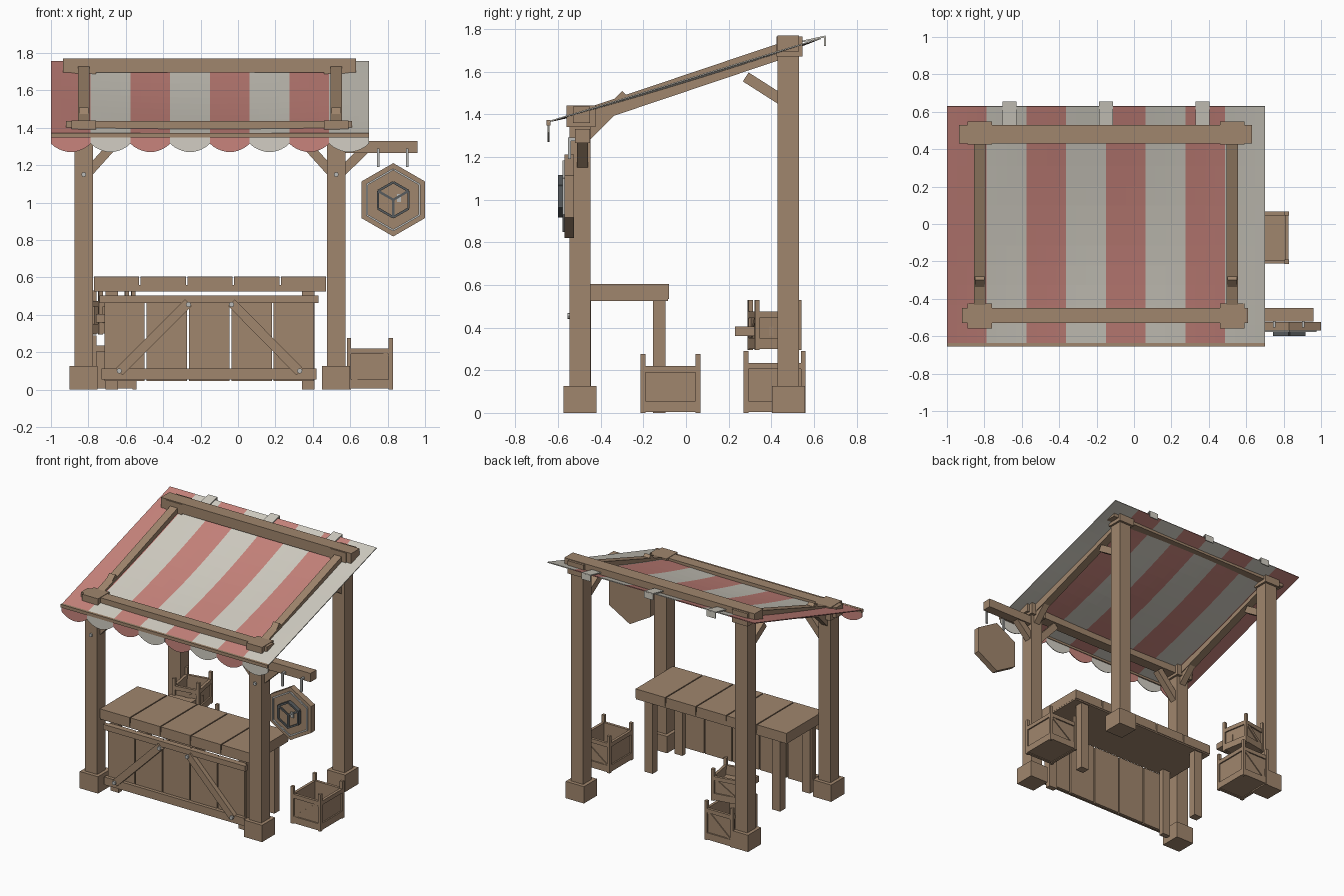
import bpy, bmesh, math
from mathutils import Matrix, Vector

cube = bpy.data.objects.get("Cube")
if cube:
    bpy.data.objects.remove(cube)


def material(name, r, g, b):
    m = bpy.data.materials.new(name)
    m.use_nodes = True
    m.diffuse_color = (r, g, b, 1)
    m.node_tree.nodes["Principled BSDF"].inputs["Base Color"].default_value = (r, g, b, 1)
    return m


WOOD = material("wood", .352, .238, .153)
RED = material("red cloth", .578, .231, .202)
CREAM = material("cream cloth", .644, .617, .546)
IRON = material("dark iron", .095, .105, .11)
STEEL = material("pale steel", .5, .5, .48)


def finish(name, bm, *mats):
    bmesh.ops.recalc_face_normals(bm, faces=bm.faces)
    mesh = bpy.data.meshes.new(name)
    bm.to_mesh(mesh)
    bm.free()
    for m in mats:
        mesh.materials.append(m)
    ob = bpy.data.objects.new(name, mesh)
    bpy.context.collection.objects.link(ob)
    return ob


def block(name, centre, size, mat=WOOD, rot=None):
    bm = bmesh.new()
    M = Matrix.Translation(centre) @ (rot or Matrix()) @ Matrix.Diagonal((*size, 1))
    bmesh.ops.create_cube(bm, size=1, matrix=M)
    return finish(name, bm, mat)


def box(name, x, y, z, mat=WOOD):
    lo, hi = Vector((x[0], y[0], z[0])), Vector((x[1], y[1], z[1]))
    return block(name, (lo + hi) / 2, hi - lo, mat)


def beam(name, a, b, wide, tall, mat=WOOD):
    a, b = Vector(a), Vector(b)
    rot = (b - a).to_track_quat('X', 'Z').to_matrix().to_4x4()
    return block(name, (a + b) / 2, ((b - a).length, wide, tall), mat, rot)


def disc(name, centre, radius, depth, sides, mat):
    # prism whose flat faces look along y, with one corner at the top
    bm = bmesh.new()
    M = Matrix.Translation(centre) @ Matrix.Rotation(math.pi / 2, 4, 'X')
    bmesh.ops.create_cone(bm, cap_ends=True, segments=sides, radius1=radius,
                          radius2=radius, depth=depth, matrix=M)
    return finish(name, bm, mat)


# Posts, footings, collars, rafters and their braces
XS = (-.825, .525)
for side, x in zip(("right", "left"), XS):
    for end, y, top in (("front", -.497, 1.38), ("back", .48, 1.7)):
        box(f"{end}_{side}_post", (x - .05, x + .05), (y - .05, y + .05), (0, top))
        box(f"{end}_{side}_footing", (x - .075, x + .075), (y - .077, y + .077), (0, .125))
    box(f"front_{side}_collar", (x - .065, x + .065), (-.56, -.425), (1.34, 1.44))
    box(f"back_{side}_collar", (x - .065, x + .065), (.425, .547), (1.67, 1.765))
    beam(f"{side}_rafter", (x, -.47, 1.388), (x, .46, 1.701), .06, .075)
    beam(f"front_{side}_rafter_brace", (x, -.47, 1.3), (x, -.28, 1.49), .05, .055)
    beam(f"back_{side}_rafter_brace", (x, .46, 1.46), (x, .28, 1.575), .05, .05)
    disc(f"{side}_post_bolt", (x, -.55, 1.15), .013, .015, 8, STEEL)
box("front_beam", (-.92, .61), (-.53, -.45), (1.36, 1.437))
box("back_beam", (-.935, .63), (.43, .53), (1.695, 1.77))
beam("right_corner_brace", (-.81, -.49, 1.15), (-.63, -.49, 1.35), .05, .05)
beam("left_corner_brace", (.51, -.49, 1.15), (.33, -.49, 1.35), .05, .05)

# Striped canopy with a light sag
X0, X1, Y0, Y1, STRIPES = -1, .7, -.645, .63, 8
STEP = (X1 - X0) / STRIPES
bm = bmesh.new()
cols, rows, rings = STRIPES * 4, 12, []
for j in range(rows + 1):
    v = j / rows
    y = Y0 + (Y1 - Y0) * v
    ring = []
    for i in range(cols + 1):
        u = i / cols
        sag = .035 * math.sin(math.pi * u) * math.sin(math.pi * v)
        ring.append(bm.verts.new((X0 + (X1 - X0) * u, y, 1.365 + .39 * v - sag)))
    rings.append(ring)
for a, b in zip(rings, rings[1:]):
    for i in range(cols):
        f = bm.faces.new((a[i], a[i + 1], b[i + 1], b[i]))
        f.material_index = i // 4 % 2
canopy = finish("canopy", bm, RED, CREAM)
solid = canopy.modifiers.new("thickness", 'SOLIDIFY')
solid.thickness = .006
solid.offset = 0

# Scalloped valance and the rod along the front edge
bm = bmesh.new()
for s in range(STRIPES):
    left = X0 + s * STEP
    pts = [(left + STEP, 1.36), (left, 1.36)]
    for k in range(11):
        t = k / 10
        pts.append((left + STEP * t, 1.315 - .045 * math.sin(math.pi * t) ** .8))
    f = bm.faces.new([bm.verts.new((x, -.645, z)) for x, z in pts])
    f.material_index = s % 2
valance = finish("valance", bm, RED, CREAM)
valance.modifiers.new("thickness", 'SOLIDIFY').thickness = .005
beam("valance_rod", (X0, -.645, 1.36), (X1, -.645, 1.36), .02, .024)

# Cloth ties over the back edge
for i, x in enumerate((-.665, -.15, .365)):
    beam(f"tie_{i}", (x, .53, 1.738), (x, .655, 1.765), .075, .008, CREAM)
    box(f"tie_tail_{i}", (x - .037, x + .037), (.648, .656), (1.72, 1.765), CREAM)

# Counter: plank top, legs and boarded front
for i in range(5):
    x = -.775 + .25 * i
    box(f"counter_plank_{i}", (x + .004, x + .246), (-.52, -.08), (.535, .604))
box("counter_underside", (-.77, .47), (-.515, -.085), (.525, .56))
for i, x in enumerate((-.675, .375)):
    box(f"counter_back_leg_{i}", (x - .033, x + .033), (-.155, -.095), (0, .53))
    box(f"counter_front_leg_{i}", (x - .033, x + .033), (-.485, -.445), (0, .53))
for i in range(5):
    x = -.715 + .2265 * i
    box(f"front_board_{i}", (x, x + .216), (-.505, -.483), (.045, .5))
box("front_top_rail", (-.74, .43), (-.53, -.5), (.462, .502))
box("front_bottom_rail", (-.73, .42), (-.53, -.5), (.055, .113))
for i, (low, high) in enumerate(((-.635, -.265), (.33, -.035))):
    beam(f"front_diagonal_{i}", (low, -.525, .095), (high, -.525, .465), .035, .05)
    for end, x, z in (("low", low, .1), ("high", high, .455)):
        disc(f"diagonal_{i}_{end}_bolt", (x, -.547, z), .014, .016, 8, STEEL)

# Hanging sign on its arm
SX, SZ = .83, 1.015
box("sign_arm", (.56, .96), (-.52, -.45), (1.265, 1.33))
beam("sign_arm_brace", (.55, -.485, 1.16), (.69, -.485, 1.295), .05, .05)
for i, x in enumerate((.75, .905)):
    box(f"sign_hook_{i}", (x - .007, x + .007), (-.553, -.539), (1.19, 1.29), STEEL)
    box(f"sign_hook_tip_{i}", (x - .007, x + .007), (-.553, -.51), (1.275, 1.29), STEEL)
disc("sign_board", (SX, -.547, SZ), .196, .045, 6, WOOD)


def hex_point(k, r, y):
    a = math.radians(90 + 60 * k)
    return (SX + r * math.cos(a), y, SZ + r * math.sin(a))


disc("sign_crate_relief", (SX, -.575, SZ - .005), .095, .03, 6, WOOD)
for k in range(6):
    beam(f"sign_border_{k}", hex_point(k, .163, -.572), hex_point(k + 1, .163, -.572), .012, .01, STEEL)
    beam(f"sign_crate_edge_{k}", hex_point(k, .094, -.582), hex_point(k + 1, .094, -.582), .035, .013, IRON)
for k in (1, 3, 5):
    beam(f"sign_crate_spoke_{k}", (SX, -.59, SZ), hex_point(k, .094, -.59), .016, .013, IRON)
box("sign_crate_clasp", (SX + .02, SX + .042), (-.598, -.585), (SZ - .012, SZ + .03), STEEL)


def crate(name, x, y, z, w, d, h, turn=0):
    M = Matrix.Translation((x, y, z)) @ Matrix.Rotation(math.radians(turn), 4, 'Z')
    parts = [box(name + "_floor", (-w / 2 + .01, w / 2 - .01), (-d / 2 + .01, d / 2 - .01), (.01, .035))]
    for s in (-1, 1):
        px, py = s * (w / 2 - .011), s * (d / 2 - .011)
        # corner posts
        for t in (-1, 1):
            qy = t * (d / 2 - .011)
            parts.append(box(f"{name}_post_{s}_{t}", (px - .011, px + .011), (qy - .011, qy + .011), (0, h + .055)))
        # thin walls
        parts.append(block(f"{name}_side_wall_{s}", (px - s * .004, 0, h / 2), (.008, d - .03, h - .02)))
        parts.append(block(f"{name}_end_wall_{s}", (0, py - s * .004, h / 2), (w - .03, .008, h - .02)))
        # rails and a diagonal
        for edge, zz, tall in (("low", .03, .05), ("top", h - .015, .03)):
            parts.append(block(f"{name}_side_{edge}_{s}", (px, 0, zz), (.02, d, tall)))
            parts.append(block(f"{name}_end_{edge}_{s}", (0, py, zz), (w, .02, tall)))
        parts.append(beam(f"{name}_diagonal_{s}", (-w / 2 + .03, py, .05), (w / 2 - .03, py, h - .03), .014, .022))
    for p in parts:
        p.matrix_world = M @ p.matrix_world


# Crates beside and behind the counter
crate("side_crate", .705, -.073, 0, .245, .28, .22)
crate("lower_crate", -.66, .415, 0, .235, .29, .235)
crate("upper_crate", -.665, .415, .295, .2, .22, .18, 10)
box("crate_ledge", (-.76, -.57), (.23, .41), (.36, .405))
